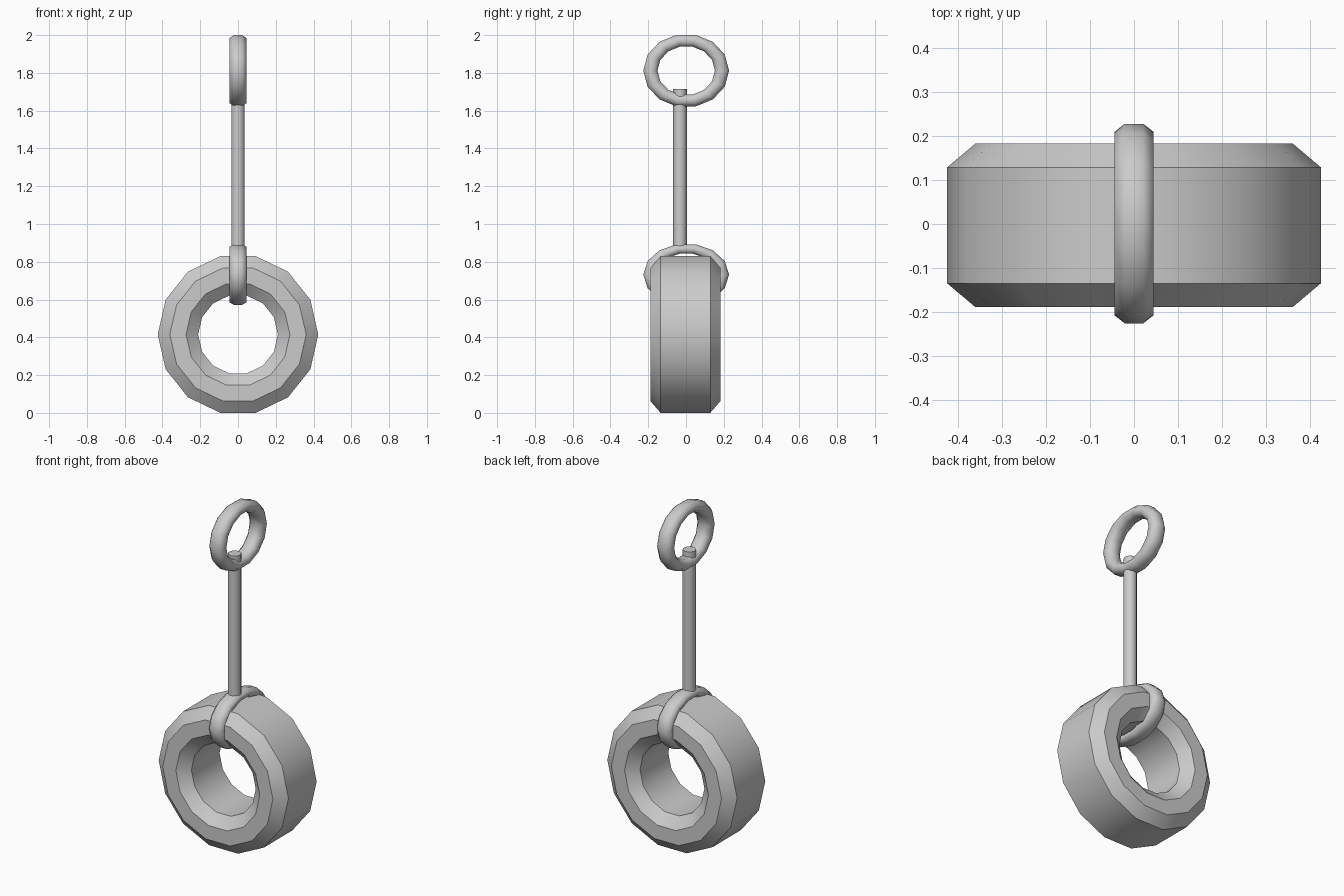
import bpy, bmesh, math
from mathutils import Matrix

if "Cube" in bpy.data.objects:
    bpy.data.objects.remove(bpy.data.objects["Cube"])

SIDES = 14


def lathe(name, profile, matrix, angle):
    """Revolve a closed (radius, offset) profile round local Z."""
    bm = bmesh.new()
    rings = []
    for i in range(SIDES):
        a = 2 * math.pi * i / SIDES
        rings.append([bm.verts.new((r * math.cos(a), r * math.sin(a), h)) for r, h in profile])
    n = len(profile)
    for i in range(SIDES):
        p, q = rings[i], rings[(i + 1) % SIDES]
        for j in range(n):
            k = (j + 1) % n
            bm.faces.new((p[j], q[j], q[k], p[k]))
    bm.transform(matrix)
    bmesh.ops.recalc_face_normals(bm, faces=bm.faces)
    finish(name, bm, angle)


def finish(name, bm, angle):
    mesh = bpy.data.meshes.new(name)
    bm.to_mesh(mesh)
    bm.free()
    ob = bpy.data.objects.new(name, mesh)
    bpy.context.collection.objects.link(ob)
    bpy.ops.object.select_all(action='DESELECT')
    ob.select_set(True)
    bpy.context.view_layer.objects.active = ob
    bpy.ops.object.shade_smooth_by_angle(angle=math.radians(angle))


def octagon(radius, r1, r2, h1, h2):
    """Chamfered cross-section: r1/h1 full half sizes, r2/h2 flat half sizes."""
    return [(radius + r, h) for r, h in (
        (r1, -h2), (r1, h2), (r2, h1), (-r2, h1),
        (-r1, h2), (-r1, -h2), (-r2, -h1), (r2, -h1))]


# Heavy wheel, axis along Y
lathe("wheel", octagon(0.318, 0.107, 0.043, 0.186, 0.132),
      Matrix.Translation((0, -0.003, 0.415)) @ Matrix.Rotation(math.pi / 2, 4, 'X'), 30)

# Flattened hanging rings, axis along X with a corner pointing along Y
turn = Matrix(((0, 0, 1, 0), (1, 0, 0, 0), (0, 1, 0, 0), (0, 0, 0, 1)))
for name, z, squash, tube in (("top_ring", 1.812, 0.857, 0.0375),
                              ("lower_ring", 0.732, 0.725, 0.035)):
    lathe(name, octagon(0.227 - tube, tube, 0.017, 0.044, 0.021),
          Matrix.Translation((0, 0.001, z)) @ Matrix.Diagonal((1, 1, squash, 1)) @ turn, 60)

# Connecting rod, poking through the top ring
bottom, top = 0.86, 1.715
bm = bmesh.new()
bmesh.ops.create_cone(bm, cap_ends=True, segments=SIDES, radius1=0.036, radius2=0.036,
                      depth=top - bottom,
                      matrix=Matrix.Translation((0, -0.032, (top + bottom) / 2)))
finish("rod", bm, 30)
